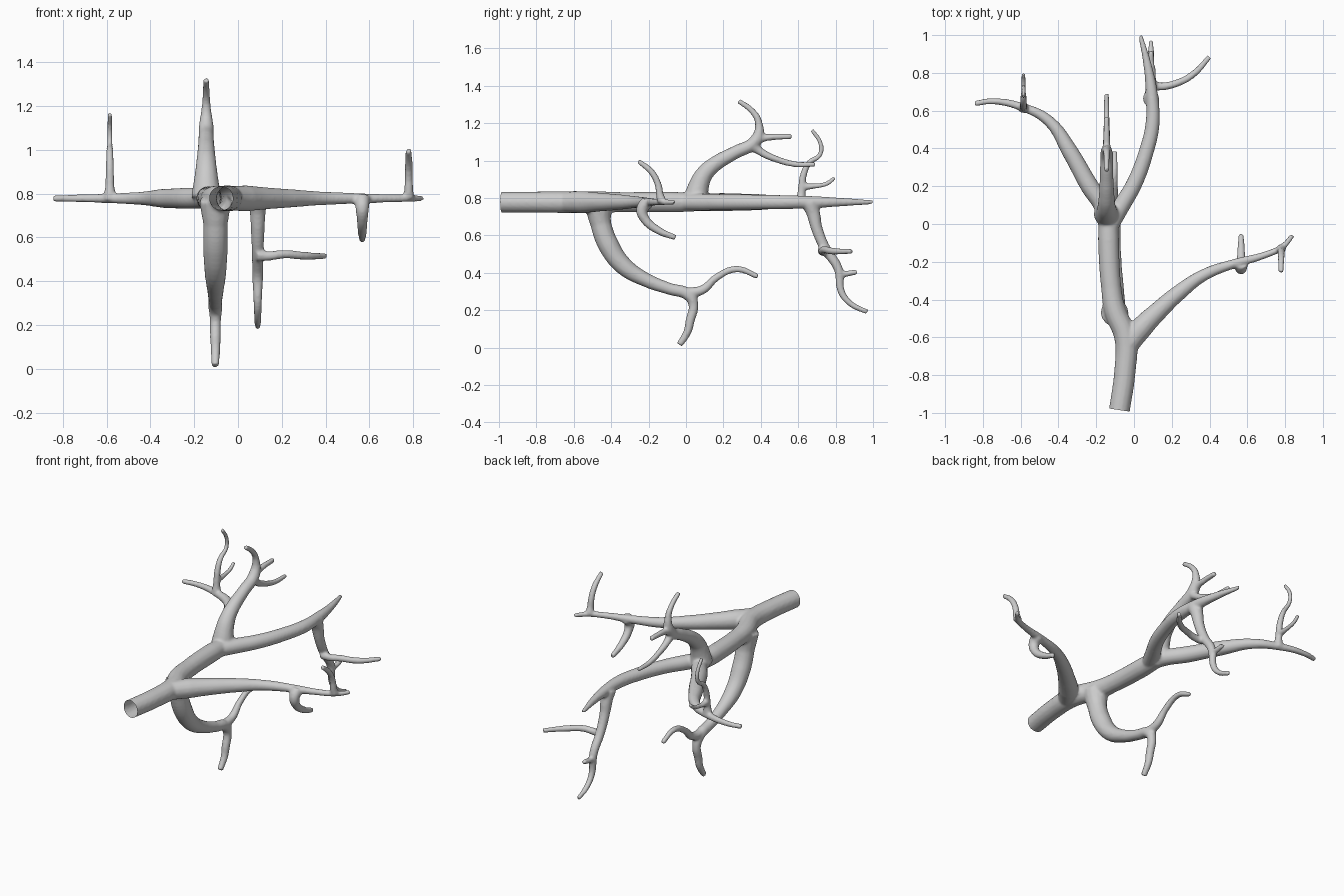
import bpy, bmesh

# All limbs are tapered splines of one curve object
curve = bpy.data.curves.new("limb_paths", "CURVE")
curve.dimensions = "3D"
curve.bevel_depth = 1.0
curve.bevel_resolution = 5
curve.resolution_u = 5
curve.use_fill_caps = True


def limb(points):
    """Tapered round limb through (x, y, z, radius) points."""
    s = curve.splines.new("BEZIER")
    s.bezier_points.add(len(points) - 1)
    for bp, (x, y, z, r) in zip(s.bezier_points, points):
        bp.co = (x, y, z)
        bp.radius = r
        bp.handle_left_type = bp.handle_right_type = "AUTO"


def flat(points, z=0.778):
    """Limb lying in the horizontal plane: (x, y, r)."""
    limb([(x, y, z, r) for x, y, r in points])


def upright(x, points):
    """Limb lying in a vertical plane at x: (y, z, r)."""
    limb([(x, y, z, r) for y, z, r in points])


# Main stem and its three large flat arms
flat([(-.092, -1.09, .056), (-.077, -.985, .056), (-.048, -.78, .057), (-.045, -.6, .06),
      (-.10, -.46, .058), (-.12, -.34, .054), (-.135, -.08, .056), (-.135, .06, .05)])
flat([(-.045, -.66, .055), (.035, -.555, .06), (.135, -.455, .05), (.23, -.37, .043),
      (.37, -.27, .032), (.53, -.21, .025), (.69, -.165, .019), (.785, -.122, .017), (.84, -.06, .013)])
flat([(-.13, -.03, .045), (-.16, .085, .048), (-.235, .20, .049), (-.34, .385, .044), (-.45, .545, .03),
      (-.595, .62, .022), (-.754, .65, .017), (-.845, .637, .015)])
flat([(-.12, .0, .045), (-.07, .09, .046), (0, .21, .043), (.066, .386, .04), (.098, .53, .038),
      (.093, .70, .032), (.07, .85, .022), (.034, .998, .012)])

# Hanging limb with its two ends
upright(-.103, [(-.47, .77, .075), (-.455, .66, .056), (-.415, .55, .057), (-.337, .44, .05),
                (-.21, .36, .038), (-.09, .315, .032), (.016, .28, .033), (.04, .225, .026),
                (.022, .145, .025), (.008, .085, .022), (-.035, .015, .018)])
upright(-.103, [(-.01, .29, .03), (.09, .31, .025), (.16, .373, .02), (.27, .42, .018), (.385, .38, .015)])

# Rising limb with three twigs
upright(-.145, [(.05, .78, .07), (.07, .87, .055), (.10, .93, .047), (.16, .985, .041), (.256, 1.04, .036),
                (.375, 1.11, .034), (.388, 1.205, .02), (.355, 1.264, .017), (.28, 1.32, .014)])
upright(-.145, [(.36, 1.11, .03), (.43, 1.123, .019), (.565, 1.13, .015)])
upright(-.145, [(.35, 1.09, .033), (.395, 1.05, .022), (.49, 1.005, .018), (.59, .98, .016), (.69, .98, .013)])

# Twigs of the left arm
upright(-.585, [(.615, .77, .03), (.618, .84, .021), (.63, .93, .019), (.66, .99, .016),
                (.715, 1.03, .014), (.72, 1.09, .013), (.672, 1.165, .012)])
upright(-.585, [(.61, .86, .021), (.70, .865, .014), (.755, .878, .013), (.795, .908, .012)])

# Twigs of the back arm
upright(.09, [(.66, .775, .045), (.68, .72, .037), (.70, .635, .031), (.745, .53, .028), (.815, .42, .025),
              (.83, .30, .02), (.88, .235, .017), (.97, .19, .014)])
limb([(.09, .735, .52, .032), (.13, .728, .515, .022), (.21, .74, .523, .02),
      (.31, .79, .515, .019), (.40, .885, .515, .014)])
upright(.09, [(.80, .40, .022), (.85, .395, .017), (.915, .405, .015)])

# Twigs of the right arm
upright(.567, [(-.205, .78, .037), (-.235, .74, .032), (-.222, .69, .026), (-.145, .625, .021), (-.055, .588, .015)])
upright(.779, [(-.13, .78, .026), (-.14, .82, .021), (-.15, .875, .019), (-.185, .94, .018), (-.255, .998, .014)])

# Turn the splines into a mesh
paths = bpy.data.objects.new("limb_paths", curve)
bpy.context.collection.objects.link(paths)
mesh = bpy.data.meshes.new_from_object(paths.evaluated_get(bpy.context.evaluated_depsgraph_get()))
bpy.data.objects.remove(paths)
branch = bpy.data.objects.new("tree_branch", mesh)
bpy.context.collection.objects.link(branch)

# Merge all limbs into one skin with soft forks
fuse = branch.modifiers.new("fuse", "REMESH")
fuse.mode = "VOXEL"
fuse.voxel_size = 0.0075
fuse.use_smooth_shade = True
soften = branch.modifiers.new("soften", "SMOOTH")
soften.factor = 0.5
soften.iterations = 8
bpy.context.view_layer.update()
skin = bpy.data.meshes.new_from_object(branch.evaluated_get(bpy.context.evaluated_depsgraph_get()))
branch.modifiers.clear()
branch.data = skin

# Open cut across the thick end of the stem
bm = bmesh.new()
bm.from_mesh(skin)
bmesh.ops.bisect_plane(bm, geom=bm.verts[:] + bm.edges[:] + bm.faces[:], plane_co=(-.077, -.985, .778),
                       plane_no=(-.15, -.99, 0), clear_outer=True)
for f in bm.faces:
    f.smooth = True
bm.to_mesh(skin)
bm.free()

bark = bpy.data.materials.new("pale grey bark")
bark.diffuse_color = (.6, .6, .6, 1)
skin.materials.clear()
skin.materials.append(bark)
